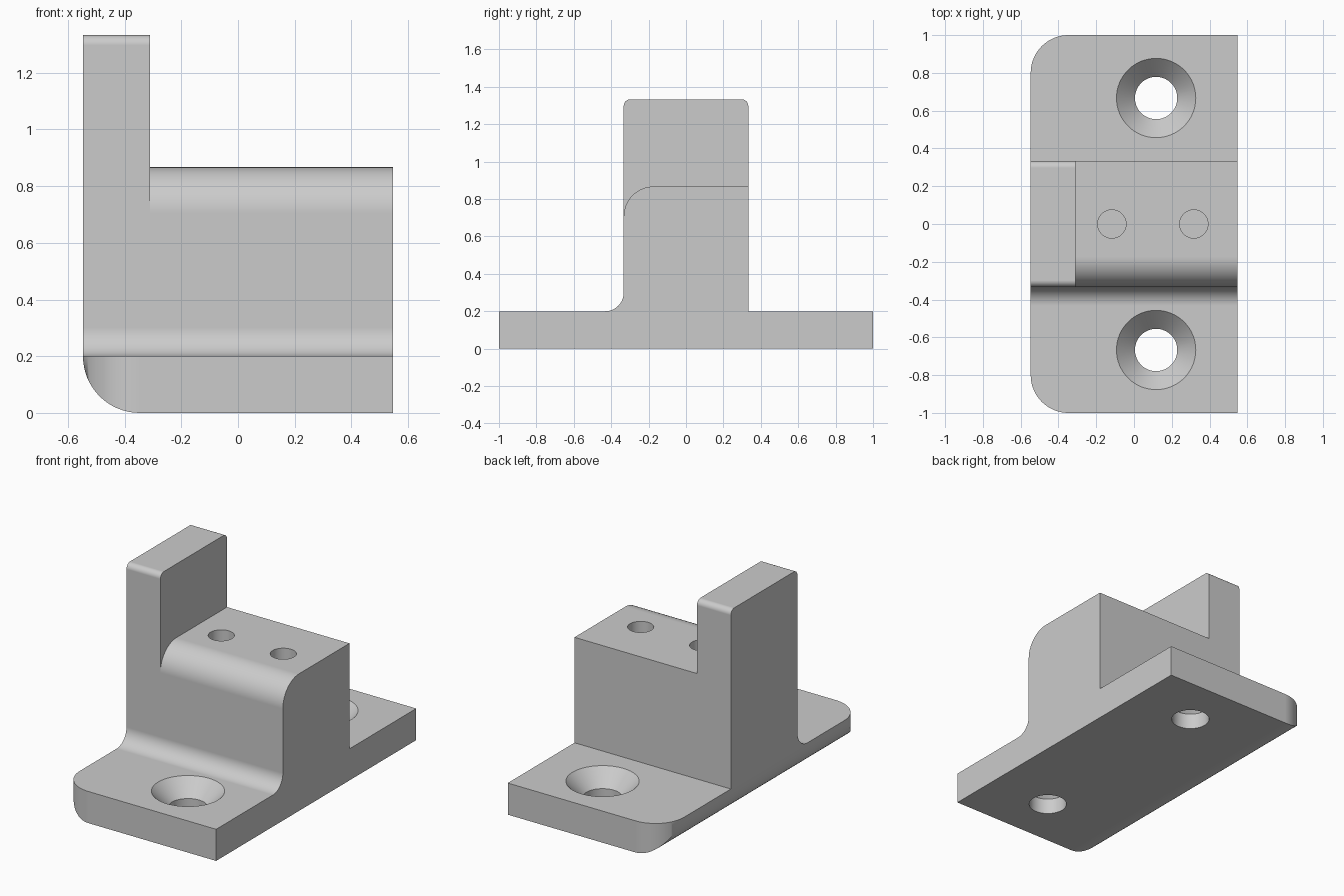
import bpy, bmesh, math

cube = bpy.data.objects.get("Cube")
if cube:
    bpy.data.objects.remove(cube)

grey = bpy.data.materials.new("plain grey")
grey.use_nodes = True
grey.diffuse_color = (0.6, 0.6, 0.6, 1)
grey.node_tree.nodes["Principled BSDF"].inputs["Base Color"].default_value = (0.6, 0.6, 0.6, 1)

X, W, TAB_X = 0.547, 0.333, -0.31   # half length, half upright width, tab inner face
BASE, BLOCK, TOP = 0.2, 0.867, 1.333


def arc(cy, cz, r, start, end, n=14):
    """Points of an arc in the y-z plane, angles in degrees."""
    angles = [math.radians(start + (end - start) * i / n) for i in range(n + 1)]
    return [(cy + r * math.cos(a), cz + r * math.sin(a)) for a in angles]


def finish(bm, name):
    bmesh.ops.recalc_face_normals(bm, faces=bm.faces)
    mesh = bpy.data.meshes.new(name)
    bm.to_mesh(mesh)
    bm.free()
    mesh.materials.append(grey)
    obj = bpy.data.objects.new(name, mesh)
    bpy.context.collection.objects.link(obj)
    return obj


def extrude(profile, x0, x1):
    """Sweep a y-z profile along x."""
    bm = bmesh.new()
    face = bm.faces.new([bm.verts.new((x0, y, z)) for y, z in profile])
    geom = bmesh.ops.extrude_face_region(bm, geom=[face])["geom"]
    verts = [v for v in geom if isinstance(v, bmesh.types.BMVert)]
    bmesh.ops.translate(bm, verts=verts, vec=(x1 - x0, 0, 0))
    return bm


def lathe_cutter(name, x, y, rings, n=64):
    """Turned cutter from (radius, z) rings, bottom to top."""
    bm = bmesh.new()
    loops = [[bm.verts.new((x + r * math.cos(math.tau * i / n),
                            y + r * math.sin(math.tau * i / n), z))
              for i in range(n)] for r, z in rings]
    for a, b in zip(loops, loops[1:]):
        for i in range(n):
            j = (i + 1) % n
            bm.faces.new((a[i], a[j], b[j], b[i]))
    bm.faces.new(loops[0])
    bm.faces.new(loops[-1])
    return finish(bm, name)


def cut(target, cutter):
    cutter.hide_render = True
    mod = target.modifiers.new("cut", 'BOOLEAN')
    mod.operation, mod.solver, mod.object = 'DIFFERENCE', 'EXACT', cutter
    bpy.context.view_layer.objects.active = target
    bpy.ops.object.modifier_apply(modifier=mod.name)
    bpy.data.objects.remove(cutter)


# Base plate, filleted foot and tall upright in one profile
r = 0.035
profile = [(-1, 0), (1, 0), (1, BASE), (W, BASE)]
profile += arc(W - r, TOP - r, r, 0, 90, 8)
profile += arc(-W + r, TOP - r, r, 90, 180, 8)
profile += arc(-W - 0.1, BASE + 0.1, 0.1, 0, -90)
profile += [(-1, BASE)]
bm = extrude(profile, -X, X)

# Rounded plate corners on the tab side
corners = [e for e in bm.edges
           if all(v.co.x < 0 and abs(v.co.y) > 0.99 for v in e.verts)]
bmesh.ops.bevel(bm, geom=corners, offset=0.2, segments=16, profile=0.5, affect='EDGES')
bracket = finish(bm, "mounting_bracket")

# Step down to the block, with its rounded front edge
step = arc(-W + 0.16, BLOCK - 0.16, 0.16, 180, 90)
step += [(0.5, BLOCK), (0.5, 1.6), (-0.5, 1.6), (-0.5, BLOCK - 0.16)]
cut(bracket, finish(extrude(step, TAB_X, X + 0.2), "step_cutter"))

# Countersunk screw holes in the plate
for y in (-0.667, 0.667):
    rings = [(0.112, -0.1), (0.112, 0.1), (0.21, BASE), (0.21, 0.3)]
    cut(bracket, lathe_cutter("screw_cutter", 0.117, y, rings))

# Blind pin holes in the block top
for x in (-0.117, 0.317):
    cut(bracket, lathe_cutter("pin_cutter", x, 0, [(0.075, 0.5), (0.075, 1)], 48))

# Smooth rounds, crisp edges, flat faces kept flat
bpy.ops.object.select_all(action='DESELECT')
bracket.select_set(True)
bpy.context.view_layer.objects.active = bracket
bpy.ops.object.shade_smooth_by_angle(angle=math.radians(30))
weighted = bracket.modifiers.new("flat_faces", 'WEIGHTED_NORMAL')
weighted.keep_sharp = True
